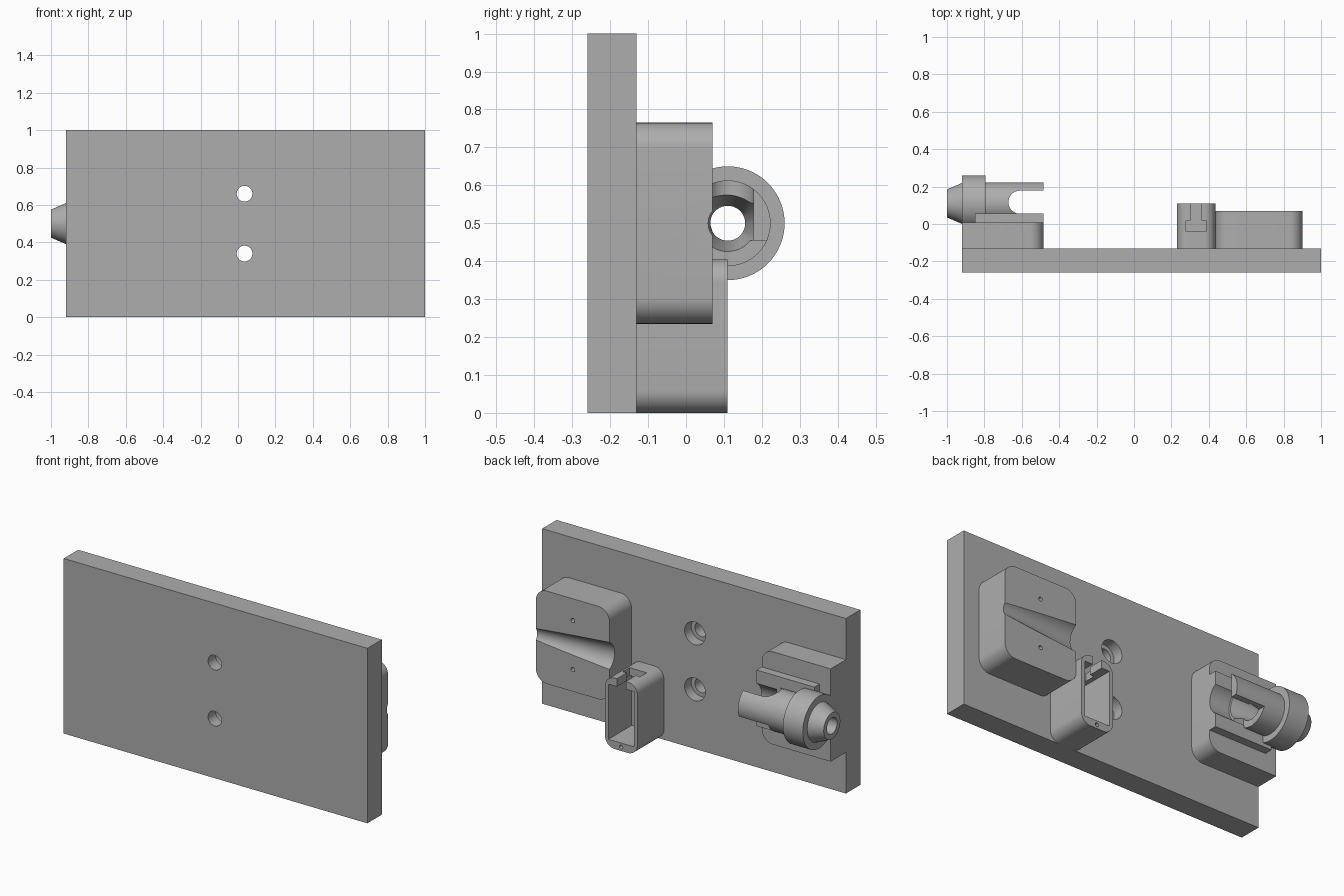
import bpy, bmesh
from math import pi
from mathutils import Matrix, Vector

if "Cube" in bpy.data.objects:
    bpy.data.objects.remove(bpy.data.objects["Cube"])

grey = bpy.data.materials.new("plain grey")
grey.use_nodes = True
grey.diffuse_color = (0.42, 0.42, 0.42, 1)
grey.node_tree.nodes["Principled BSDF"].inputs["Base Color"].default_value = grey.diffuse_color

TURN = {"x": Matrix.Rotation(pi / 2, 4, "Y"),
        "y": Matrix.Rotation(-pi / 2, 4, "X"),
        "z": Matrix.Identity(4)}


def finish(name, bm):
    mesh = bpy.data.meshes.new(name)
    bmesh.ops.recalc_face_normals(bm, faces=bm.faces)
    bm.to_mesh(mesh)
    bm.free()
    mesh.materials.append(grey)
    ob = bpy.data.objects.new(name, mesh)
    bpy.context.collection.objects.link(ob)
    return ob


def box(name, x, y, z, radius=0, only_left=False):
    """Box from ranges; optional rounding of the edges that run along y."""
    bm = bmesh.new()
    size = Vector((x[1] - x[0], y[1] - y[0], z[1] - z[0]))
    mid = Vector((x[0] + x[1], y[0] + y[1], z[0] + z[1])) / 2
    bmesh.ops.create_cube(bm, size=1, matrix=Matrix.Translation(mid) @ Matrix.Diagonal(size.to_4d()))
    if radius:
        edges = [e for e in bm.edges
                 if abs(e.verts[0].co.y - e.verts[1].co.y) > size.y / 2
                 and (not only_left or e.verts[0].co.x > mid.x)]
        bmesh.ops.bevel(bm, geom=edges, offset=radius, segments=10, profile=0.5, affect="EDGES")
    return finish(name, bm)


def rod(name, axis, start, end, r1, r2=None, segments=64):
    """Cylinder or cone from a start point along an axis to an end coordinate."""
    i = "xyz".index(axis)
    start = Vector(start)
    mid = start.copy()
    mid[i] = (start[i] + end) / 2
    bm = bmesh.new()
    bmesh.ops.create_cone(bm, cap_ends=True, segments=segments, radius1=r1,
                          radius2=r1 if r2 is None else r2, depth=end - start[i],
                          matrix=Matrix.Translation(mid) @ TURN[axis])
    return finish(name, bm)


def combine(ob, others, operation="DIFFERENCE"):
    bpy.context.view_layer.objects.active = ob
    for other in others:
        mod = ob.modifiers.new("cut", "BOOLEAN")
        mod.operation, mod.solver, mod.object = operation, "EXACT", other
        bpy.ops.object.modifier_apply(modifier=mod.name)
        bpy.data.objects.remove(other)
    return ob


AXIS_Y, AXIS_Z = 0.11, 0.5   # centre line shared by barrel and groove
BACK = -0.13                 # rear face of the plate

# Mounting plate with two counterbored screw holes
plate = box("mounting_plate", (-0.92, 1), (-0.26, BACK), (0, 1))
for z in (0.34, 0.66):
    combine(plate, [rod("screw_hole", "y", (0.035, -0.3, z), 0, 0.042),
                    rod("counterbore", "y", (0.035, -0.19, z), 0, 0.065)])

# Rest block with a tapering groove and two pin holes
rest = box("rest_block", (0.435, 0.9), (BACK, 0.07), (0.235, 0.765), 0.07)
combine(rest, [rod("groove", "x", (0.42, AXIS_Y, AXIS_Z), 0.92, 0.088, 0.05)])
combine(rest, [rod("pin_hole", "y", (0.667, -0.05, AXIS_Z + s * 0.14), 0.1, 0.012, segments=24)
               for s in (-1, 1)])

# Open pocket with a T-shaped slot through its top wall
pocket = box("pocket_box", (0.23, 0.435), (BACK, 0.11), (0, 0.405), 0.06)
combine(pocket, [box("cavity", (0.252, 0.413), (-0.1, 0.2), (0.045, 0.36)),
                 box("slot_head", (0.278, 0.385), (-0.04, 0.02), (0.3, 0.5)),
                 box("slot_stem", (0.303, 0.36), (0.01, 0.2), (0.3, 0.5)),
                 rod("pin_hole", "y", (0.333, 0, 0.022), 0.2, 0.011, segments=24)])

# Barrel base with raised cradle and round channel
base = box("barrel_base", (-0.92, -0.485), (BACK, 0.008), (0.235, 0.765), 0.07, True)
cradle = box("cradle", (-0.85, -0.485), (-0.05, 0.055), (0.34, 0.66))
combine(base, [cradle], "UNION")
combine(base, [rod("channel", "x", (-0.8, AXIS_Y, AXIS_Z), -0.4, 0.1)])

# Tube whose outer wall continues as a tongue beyond the rounded slot
tube = rod("slotted_tube", "x", (-0.86, AXIS_Y, AXIS_Z), -0.485, 0.113)
combine(tube, [box("slot", (-0.61, -0.4), (-0.1, 0.178), (0.2, 0.8)),
               rod("slot_end", "z", (-0.61, 0.1165, 0.2), 0.8, 0.0615),
               box("lower_cut", (-0.67, -0.4), (0.05, 0.3), (0.3, 0.455))])

# Collar and tapered nose, joined to the tube and bored through
collar = rod("collar", "x", (-0.92, AXIS_Y, AXIS_Z), -0.795, 0.15)
nose = rod("nose", "x", (-1, AXIS_Y, AXIS_Z), -0.9, 0.075, 0.118)
barrel = combine(collar, [nose, tube], "UNION")
barrel.name = "barrel"
combine(barrel, [rod("bore", "x", (-1.1, AXIS_Y, AXIS_Z), -0.5, 0.046),
                 rod("funnel", "x", (-0.8, AXIS_Y, AXIS_Z), -0.6, 0.046, 0.09)])
# Clear the collar bore where it dips into the base
combine(base, [rod("base_bore", "x", (-1, AXIS_Y, AXIS_Z), -0.79, 0.12)])

# Smooth the curved walls and keep the edges crisp
bpy.ops.object.select_all(action="DESELECT")
for ob in (plate, rest, pocket, base, barrel):
    ob.select_set(True)
bpy.context.view_layer.objects.active = plate
bpy.ops.object.shade_smooth_by_angle(angle=pi / 6)
